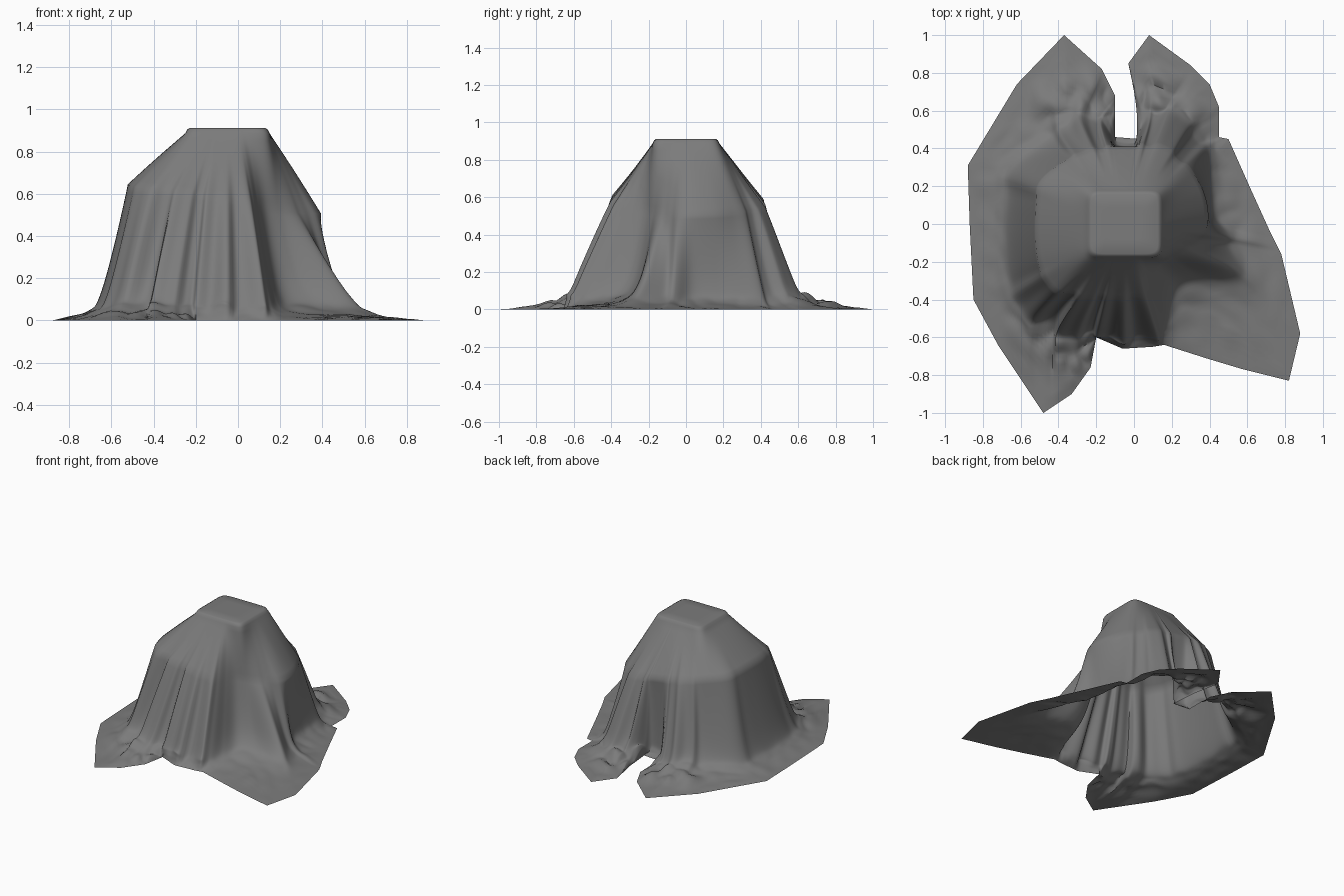
import bpy
import bmesh
from math import atan2, cos, sin, radians, degrees, exp
from mathutils import Vector, noise

cube = bpy.data.objects.get("Cube")
if cube:
    bpy.data.objects.remove(cube, do_unlink=True)

CENTRE = Vector((-0.05, 0, 0))
TOP = 0.912
STEPS = 10

# Body stations: angle, shoulder radius, foot radius
BODY = [
    (3, .45, .49), (20, .46, .50), (36, .46, .57), (47, .45, .60),
    (57, .45, .62), (65, .45, .64), (71, .44, .64), (76, .43, .60),
    (79, .43, .54), (81, .42, .47), (84, .42, .43), (96, .42, .44),
    (100, .42, .50), (105, .42, .58), (112, .42, .60), (122, .43, .58),
    (135, .47, .62), (155, .50, .67), (180, .48, .65), (205, .51, .69),
    (220, .51, .69), (232, .47, .67), (243, .43, .65), (250, .41, .63),
    (256, .40, .60), (270, .39, .61), (283, .39, .61), (290, .37, .62),
    (298, .32, .52), (310, .29, .45), (324, .31, .50), (337, .35, .67),
    (349, .40, .57),
]

# Outer edge of the cloth, one point for each station
HEM = [
    (.72, -.04), (.62, .18), (.50, .45), (.45, .46),
    (.45, .62), (.40, .74), (.30, .84), (.08, 1),
    (-.03, .85), (.01, .66), (.03, .45), (-.10, .46),
    (-.10, .62), (-.10, .68), (-.17, .82), (-.37, 1),
    (-.62, .74), (-.88, .31), (-.87, 0), (-.85, -.40),
    (-.72, -.64), (-.48, -1), (-.33, -.90), (-.23, -.76),
    (-.20, -.60), (-.06, -.66), (.10, -.65), (.16, -.64),
    (.38, -.71), (.58, -.77), (.82, -.83), (.88, -.58), (.78, -.16),
]

# Folds: angle, width, depth (negative width leans the crease the other way)
FOLDS = [
    (44, 6, .025), (57, -7, .045), (68, 7, .04), (77, -4, .03),
    (103, 4, .03), (113, -6, .05), (125, 9, .05), (158, 10, .02),
    (213, -8, .025), (226, 7, .06), (238, -6, .06), (247, 4, .035),
    (256, -5, .045), (270, 7, .055), (286, 6, .05), (337, 8, .02),
    (353, -7, .035),
]


def polar(angle, radius, z):
    a = radians(angle)
    return CENTRE + Vector((radius * cos(a), radius * sin(a), z))


def spline(p, q, r, s, t):
    return q + (r - p) * (t / 2) + (p * 2 - q * 5 + r * 4 - s) * (t * t / 2) \
        + ((q - r) * 3 + s - p) * (t ** 3 / 2)


def ramp(t, a, b):
    t = min(1, max(0, (t - a) / (b - a)))
    return t * t * (3 - 2 * t)


def around(points, i, t):
    n = len(points)
    return spline(*(points[(i + k) % n] for k in (-1, 0, 1, 2)), t)


def fold_depth(angle):
    total = 0
    for centre, width, depth in FOLDS:
        d = (angle - centre + 180) % 360 - 180
        w = abs(width) * (0.4 if d * width > 0 else 1)
        total += depth * exp(-(d / w) ** 2)
    return total - 0.02


def plateau(angle, scale, z):
    a = radians(angle)
    r = (abs(cos(a) / .19) ** 8 + abs(sin(a) / .17) ** 8) ** -0.125
    return polar(angle, r * scale, z)


def column(shoulder, foot, hem):
    """Points of one strip of cloth from the top down to the hem."""
    flat = shoulder - CENTRE
    angle = degrees(atan2(flat.y, flat.x))
    rim = plateau(angle, 1.05, TOP - .025)
    shin = shoulder.lerp(foot, .8)
    shin.z = .14
    toe = foot.lerp(hem, .25)
    toe.z = .03
    path = [shoulder, shoulder, shin, toe, hem, hem]
    pts = [plateau(angle, s, z) for s, z in
           ((.5, TOP), (.93, TOP), (1, TOP - .007))]
    low = foot - CENTRE
    depth = fold_depth(degrees(atan2(low.y, low.x)))
    out = Vector((low.x, low.y, 0)).normalized()
    for k in range(41):
        t = k / 10
        if t < 1:
            p = rim.lerp(shoulder, t)
        else:
            i = min(int(t) - 1, 2)
            p = spline(*path[i:i + 4], t - 1 - i)
        # Folds push the wall outwards and lift the cloth on the floor
        wall = ramp(t, .3, 1.9) * (1 - ramp(t, 2.3, 3.7))
        p = p + out * depth * wall
        floor = ramp(t, 2, 2.7) * (1 - ramp(t, 3.2, 4))
        back = exp(-((p.x + .05) / .4) ** 2 - ((p.y - .65) / .2) ** 2)
        front = exp(-((p.x + .3) / .15) ** 2 - ((p.y + .75) / .2) ** 2)
        crumple = abs(noise.noise(Vector((p.x * 7, p.y * 7, 3))))
        p.z += floor * (max(depth, 0) * .5
                        + crumple * (.02 + .12 * back + .08 * front))
        p.z = max(p.z, 0)
        pts.append(p)
    return pts


# Control rings
shoulders = [polar(a, s, .575 - .07 * cos(radians(a))) for a, s, f in BODY]
feet = [polar(a, f, 0) for a, s, f in BODY]
hems = [Vector((x, y, 0)) for x, y in HEM]

# Loft the strips into one open sheet
bm = bmesh.new()
strips = []
for i in range(len(BODY)):
    for k in range(STEPS):
        t = k / STEPS
        edge = hems[i].lerp(hems[(i + 1) % len(hems)], t)
        pts = column(around(shoulders, i, t), around(feet, i, t), edge)
        strips.append([bm.verts.new(p) for p in pts])
apex = bm.verts.new(CENTRE + Vector((0, 0, TOP)))
for a, b in zip(strips, strips[1:] + strips[:1]):
    bm.faces.new((apex, a[0], b[0]))
    for k in range(len(a) - 1):
        bm.faces.new((a[k], a[k + 1], b[k + 1], b[k]))

mesh = bpy.data.meshes.new("draped_cloth")
bm.to_mesh(mesh)
bm.free()
cloth = bpy.data.objects.new("draped_cloth", mesh)
bpy.context.collection.objects.link(cloth)

# Plain grey fabric
grey = bpy.data.materials.new("grey_fabric")
grey.use_nodes = True
colour = (.2, .2, .2, 1)
grey.diffuse_color = colour
grey.node_tree.nodes["Principled BSDF"].inputs["Base Color"].default_value = colour
mesh.materials.append(grey)

bpy.ops.object.select_all(action='DESELECT')
cloth.select_set(True)
bpy.context.view_layer.objects.active = cloth
bpy.ops.object.shade_smooth_by_angle(angle=radians(55))
